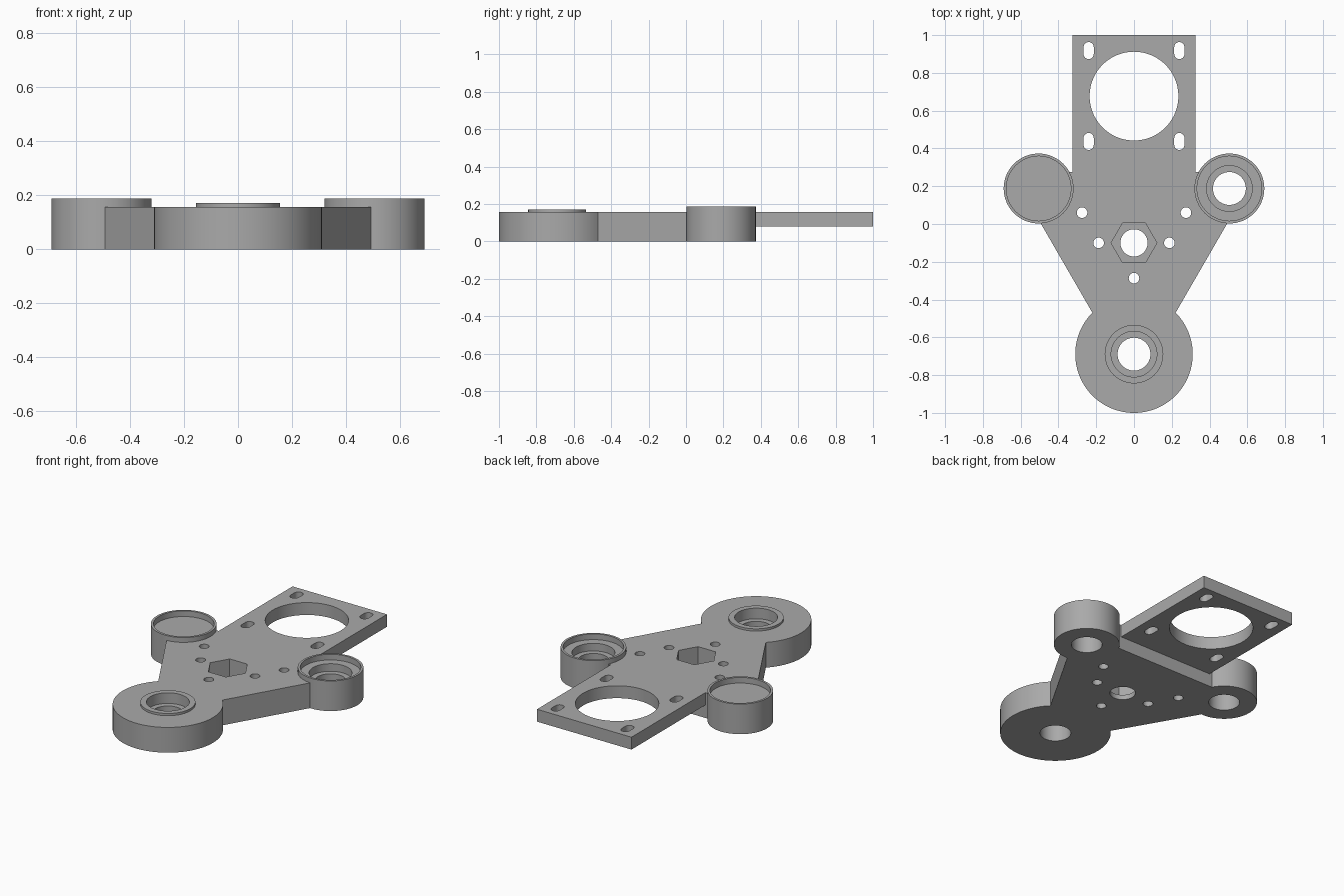
import bpy, bmesh, math

if "Cube" in bpy.data.objects:
    bpy.data.objects.remove(bpy.data.objects["Cube"])

grey = bpy.data.materials.new("grey")
grey.diffuse_color = (0.4, 0.4, 0.4, 1)
grey.use_nodes = True
grey.node_tree.nodes["Principled BSDF"].inputs["Base Color"].default_value = grey.diffuse_color


def prism(name, points, z0, z1):
    """Extrude a closed outline from z0 to z1."""
    bm = bmesh.new()
    face = bm.faces.new([bm.verts.new((x, y, z0)) for x, y in points])
    top = bmesh.ops.extrude_face_region(bm, geom=[face])["geom"]
    bmesh.ops.translate(bm, vec=(0, 0, z1 - z0),
                        verts=[v for v in top if isinstance(v, bmesh.types.BMVert)])
    bmesh.ops.recalc_face_normals(bm, faces=bm.faces)
    mesh = bpy.data.meshes.new(name)
    bm.to_mesh(mesh)
    bm.free()
    mesh.materials.append(grey)
    obj = bpy.data.objects.new(name, mesh)
    bpy.context.collection.objects.link(obj)
    return obj


def circle(x, y, r, n=64):
    return [(x + r * math.cos(2 * math.pi * i / n),
             y + r * math.sin(2 * math.pi * i / n)) for i in range(n)]


def slot(x, y, r, half):
    """Outline with rounded ends, long along y."""
    pts = []
    for start, cy in ((0, y + half - r), (math.pi, y - half + r)):
        for i in range(13):
            a = start + math.pi * i / 12
            pts.append((x + r * math.cos(a), cy + r * math.sin(a)))
    return pts


def combine(target, other, operation):
    mod = target.modifiers.new(operation, "BOOLEAN")
    mod.operation, mod.solver, mod.object = operation, "EXACT", other
    bpy.context.view_layer.objects.active = target
    bpy.ops.object.modifier_apply(modifier=mod.name)
    bpy.data.objects.remove(other)


TOP = 0.157
HUB = (0, -0.689)
BOSSES = [(-0.505, 0.188), (0.505, 0.188)]
CENTRE = (0, -0.1)

# Thick tapered slab
half = [(0.16, -0.574), (0.492, 0.0), (0.505, 0.188), (0.345, 0.275)]
bracket = prism("bracket", half + [(-x, y) for x, y in reversed(half)], 0, TOP)

# Thin motor plate, front hub with raised collar, and side bosses
solids = [
    prism("motor_plate", [(-0.325, 0.1), (0.325, 0.1), (0.325, 1), (-0.325, 1)], 0.08, TOP),
    prism("front_hub", circle(*HUB, 0.311, 96), 0, TOP),
    prism("hub_collar", circle(*HUB, 0.155), 0.1, 0.171),
]
solids += [prism("side_boss", circle(*c, 0.185), 0, 0.187) for c in BOSSES]
for s in solids:
    combine(bracket, s, "UNION")

# Stepped bearing seats
cutters = []
for c in BOSSES + [HUB]:
    cutters.append(prism("bearing_bore", circle(*c, 0.087), -0.1, 0.3))
    cutters.append(prism("bearing_seat", circle(*c, 0.121), 0.105, 0.3))
for c in BOSSES:
    cutters.append(prism("boss_recess", circle(*c, 0.171), 0.152, 0.3))

# Hexagonal nut pocket with its bore
cutters.append(prism("nut_pocket", circle(*CENTRE, 0.121, 6), 0.03, 0.3))
cutters.append(prism("nut_bore", circle(*CENTRE, 0.072, 48), -0.1, 0.3))

# Small screw holes around the centre
for x, y in ((-0.275, 0.06), (0.275, 0.06), (-0.187, -0.1), (0.187, -0.1), (0, -0.287)):
    cutters.append(prism("screw_hole", circle(x, y, 0.028, 32), -0.1, 0.3))

# Motor opening and its four slots
cutters.append(prism("motor_opening", circle(0, 0.677, 0.235, 96), -0.1, 0.3))
for x in (-0.24, 0.24):
    for y in (0.437, 0.918):
        cutters.append(prism("motor_slot", slot(x, y, 0.027, 0.045), -0.1, 0.3))
for c in cutters:
    combine(bracket, c, "DIFFERENCE")

bpy.ops.object.select_all(action="DESELECT")
bracket.select_set(True)
bpy.context.view_layer.objects.active = bracket
bpy.ops.object.shade_smooth_by_angle(angle=math.radians(25))
